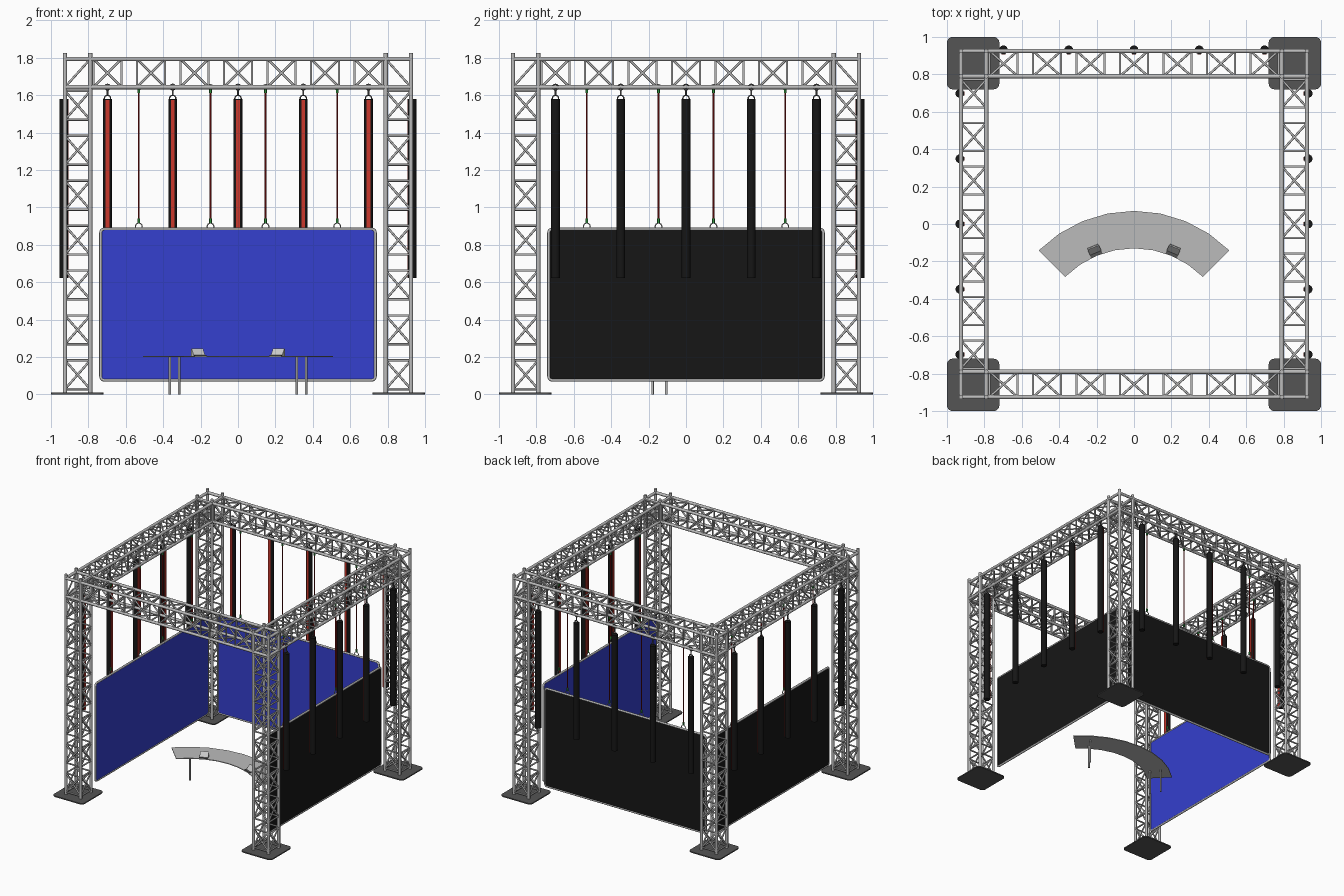
import bpy, bmesh
from math import pi, sin, cos, radians
from mathutils import Vector, Matrix

if "Cube" in bpy.data.objects:
    bpy.data.objects.remove(bpy.data.objects["Cube"])


def material(name, rgb):
    m = bpy.data.materials.new(name)
    m.diffuse_color = (*rgb, 1)
    m.use_nodes = True
    m.node_tree.nodes["Principled BSDF"].inputs["Base Color"].default_value = m.diffuse_color
    return m


BLUE = material("blue", (0.035, 0.05, 0.62))
BLACK = material("black", (0.008, 0.008, 0.008))
DARK = material("dark_grey", (0.09, 0.09, 0.09))
RED = material("red", (0.6, 0.04, 0.025))
CABLE = material("dark_red", (0.3, 0.008, 0.008))
GREEN = material("green", (0.03, 0.3, 0.05))
STEEL = material("steel", (0.5, 0.5, 0.5))


def finish(name, bm, mat=None, rot=0, smooth=True):
    bmesh.ops.recalc_face_normals(bm, faces=bm.faces)
    me = bpy.data.meshes.new(name)
    bm.to_mesh(me)
    bm.free()
    ob = bpy.data.objects.new(name, me)
    bpy.context.collection.objects.link(ob)
    ob.rotation_euler.z = rot
    if mat:
        me.materials.append(mat)
    if smooth:
        bpy.ops.object.select_all(action='DESELECT')
        bpy.context.view_layer.objects.active = ob
        ob.select_set(True)
        bpy.ops.object.shade_smooth_by_angle(angle=radians(50))
    return ob


def rod(bm, a, b, r, n=8):
    a, b = Vector(a), Vector(b)
    d = b - a
    m = Matrix.Translation((a + b) / 2) @ d.to_track_quat('Z', 'Y').to_matrix().to_4x4()
    bmesh.ops.create_cone(bm, cap_ends=True, segments=n, radius1=r, radius2=r, depth=d.length, matrix=m)


def box(bm, c, s):
    bmesh.ops.create_cube(bm, size=1, matrix=Matrix.Translation(c) @ Matrix.Diagonal((*s, 1)))


def ring(bm, c, R, r, n=16, k=6):
    # upright ring in the xz plane
    v = [[bm.verts.new((c[0] + (R + r * cos(2 * pi * j / k)) * cos(2 * pi * i / n),
                        c[1] + r * sin(2 * pi * j / k),
                        c[2] + (R + r * cos(2 * pi * j / k)) * sin(2 * pi * i / n)))
          for j in range(k)] for i in range(n)]
    for i in range(n):
        for j in range(k):
            p, q = (i + 1) % n, (j + 1) % k
            bm.faces.new((v[i][j], v[p][j], v[p][q], v[i][q]))


def prism(bm, pts, offset):
    f = bm.faces.new([bm.verts.new(p) for p in pts])
    g = bmesh.ops.extrude_face_region(bm, geom=[f])
    bmesh.ops.translate(bm, vec=offset, verts=[e for e in g['geom'] if isinstance(e, bmesh.types.BMVert)])


def rounded(w, h, r, n=5):
    return [(sx * (w / 2 - r) + r * cos(q + pi / 2 * i / n), sy * (h / 2 - r) + r * sin(q + pi / 2 * i / n))
            for sx, sy, q in ((1, 1, 0), (-1, 1, pi / 2), (-1, -1, pi), (1, -1, 1.5 * pi))
            for i in range(n + 1)]


IN, OUT = 0.79, 0.925        # chord lines in plan
LOW, HIGH = 1.643, 1.793     # chord heights of the beams
CHORD, BRACE = 0.0118, 0.0062


def lattice(bm, corners, centres, half, place):
    # braced modules on the four faces between neighbouring chords
    for i in range(4):
        p, q = corners[i], corners[(i + 1) % 4]
        for c in centres:
            a, b = c - half, c + half
            for s, t in ((a, a), (b, b), (a, b), (b, a)):
                rod(bm, place(p, s), place(q, t), BRACE)


# four horizontal truss beams
beam_corners = [(IN, LOW), (OUT, LOW), (OUT, HIGH), (IN, HIGH)]
for i, name in enumerate(("back_beam", "left_beam", "front_beam", "right_beam")):
    bm = bmesh.new()
    for y, z in beam_corners:
        rod(bm, (-OUT, y, z), (OUT, y, z), CHORD, 12)
    lattice(bm, beam_corners, [0.2325 * k for k in range(-3, 4)], 0.075,
            lambda p, s: (s, p[0], p[1]))
    finish(name, bm, STEEL, i * pi / 2)

# four corner towers with their base plates
tower_corners = [(IN, IN), (OUT, IN), (OUT, OUT), (IN, OUT)]
for i, name in enumerate(("back_right", "back_left", "front_left", "front_right")):
    bm = bmesh.new()
    for x, y in tower_corners:
        rod(bm, (x, y, 0.005), (x, y, 1.825), CHORD, 12)
    lattice(bm, tower_corners, [0.105 + 0.24 * k for k in range(7)], 0.077,
            lambda p, s: (p[0], p[1], s))
    for y in (IN, OUT):
        rod(bm, (OUT, y, LOW), (IN, y, HIGH), BRACE)
        rod(bm, (y, OUT, LOW), (y, IN, HIGH), BRACE)
    finish(name + "_tower", bm, STEEL, i * pi / 2)
    bm = bmesh.new()
    prism(bm, [(x + 0.86, y + 0.86, 0) for x, y in rounded(0.28, 0.28, 0.03)], (0, 0, 0.009))
    finish(name + "_base_plate", bm, DARK, i * pi / 2)

# three hung walls: screen, cables and light tubes, built at the back and turned
Y = IN
for side, rot in (("back", 0), ("left", pi / 2), ("right", -pi / 2)):
    W, H, ZC = 1.468, 0.808, 0.48
    for part, mat, y0, dy in (("screen_front", BLUE, Y, -0.005), ("screen_rear", BLACK, Y, 0.005)):
        bm = bmesh.new()
        prism(bm, [(x, y0, z + ZC) for x, z in rounded(W, H, 0.02)], (0, dy, 0))
        finish(f"{side}_{part}", bm, mat, rot)
    # tubular frame
    cu = bpy.data.curves.new(side + "_screen_frame", 'CURVE')
    cu.dimensions = '3D'
    cu.bevel_depth, cu.bevel_resolution = 0.008, 2
    pts = rounded(W, H, 0.02)
    sp = cu.splines.new('POLY')
    sp.points.add(len(pts) - 1)
    for p, (x, z) in zip(sp.points, pts):
        p.co = (x, Y, z + ZC, 1)
    sp.use_cyclic_u = True
    cu.materials.append(STEEL)
    ob = bpy.data.objects.new(side + "_screen_frame", cu)
    ob.rotation_euler.z = rot
    bpy.context.collection.objects.link(ob)

    cables, clamps, rings = bmesh.new(), bmesh.new(), bmesh.new()
    for x in (-0.53, -0.147, 0.147, 0.53):
        rod(cables, (x, Y, 0.93), (x, Y, 1.63), 0.0045)
        rod(clamps, (x, Y, 0.917), (x, Y, 0.94), 0.007)
        rod(clamps, (x, Y, 1.612), (x, Y, 1.632), 0.007)
        ring(rings, (x, Y, 0.898), 0.018, 0.003)
        ring(rings, (x, Y, LOW), 0.0135, 0.003)
    finish(side + "_cables", cables, CABLE, rot)
    finish(side + "_cable_clamps", clamps, GREEN, rot)
    finish(side + "_cable_rings", rings, STEEL, rot)

    tubes, strips, hooks = bmesh.new(), bmesh.new(), bmesh.new()
    T = 0.931
    for k in range(-2, 3):
        x = 0.349 * k
        rod(tubes, (x, T, 0.622), (x, T, 1.58), 0.0235, 16)
        box(strips, (x, T - 0.0205, 1.1), (0.02, 0.009, 0.95))
        ring(hooks, (x, T, 1.582), 0.017, 0.0035)
        rod(hooks, (x, T, 1.598), (x, T, LOW), 0.005)
        ring(hooks, (x, T, LOW), 0.0145, 0.004)
    finish(side + "_light_tubes", tubes, BLACK, rot)
    finish(side + "_light_strips", strips, RED, rot, False)
    finish(side + "_tube_hooks", hooks, DARK, rot)

# curved desk
CY, N = -0.65, 8


def polar(r, a, z):
    return (r * sin(a), CY + r * cos(a), z)


bm = bmesh.new()
angles = [radians(-45 + 90 * i / N) for i in range(N + 1)]
prism(bm, [polar(0.72, a, 0.2) for a in angles] + [polar(0.52, a, 0.2) for a in reversed(angles)], (0, 0, 0.006))
finish("desk_top", bm, STEEL, smooth=False)
bm = bmesh.new()
for s in (-1, 1):
    for r in (0.567, 0.655):
        rod(bm, polar(r, s * radians(33.75), 0), polar(r, s * radians(33.75), 0.2), 0.007, 10)
finish("desk_legs", bm, STEEL)

# small tilted monitors on the desk, each with a dark pad in front
for s, name in ((-1, "left"), (1, "right")):
    for part, mat, prof in (("monitor", None, ((-0.012, 0.206), (0.02, 0.245), (0.026, 0.242), (0.028, 0.206))),
                            ("monitor_pad", DARK, ((-0.028, 0.206), (-0.028, 0.211), (-0.012, 0.211), (-0.012, 0.206)))):
        bm = bmesh.new()
        prism(bm, [(-0.033, r, z) for r, z in prof], (0.066, 0, 0))
        bmesh.ops.transform(bm, verts=bm.verts, matrix=Matrix.Translation(polar(0.548, s * radians(22.5), 0))
                            @ Matrix.Rotation(-s * radians(22.5), 4, 'Z'))
        finish(f"{name}_{part}", bm, mat, smooth=False)
